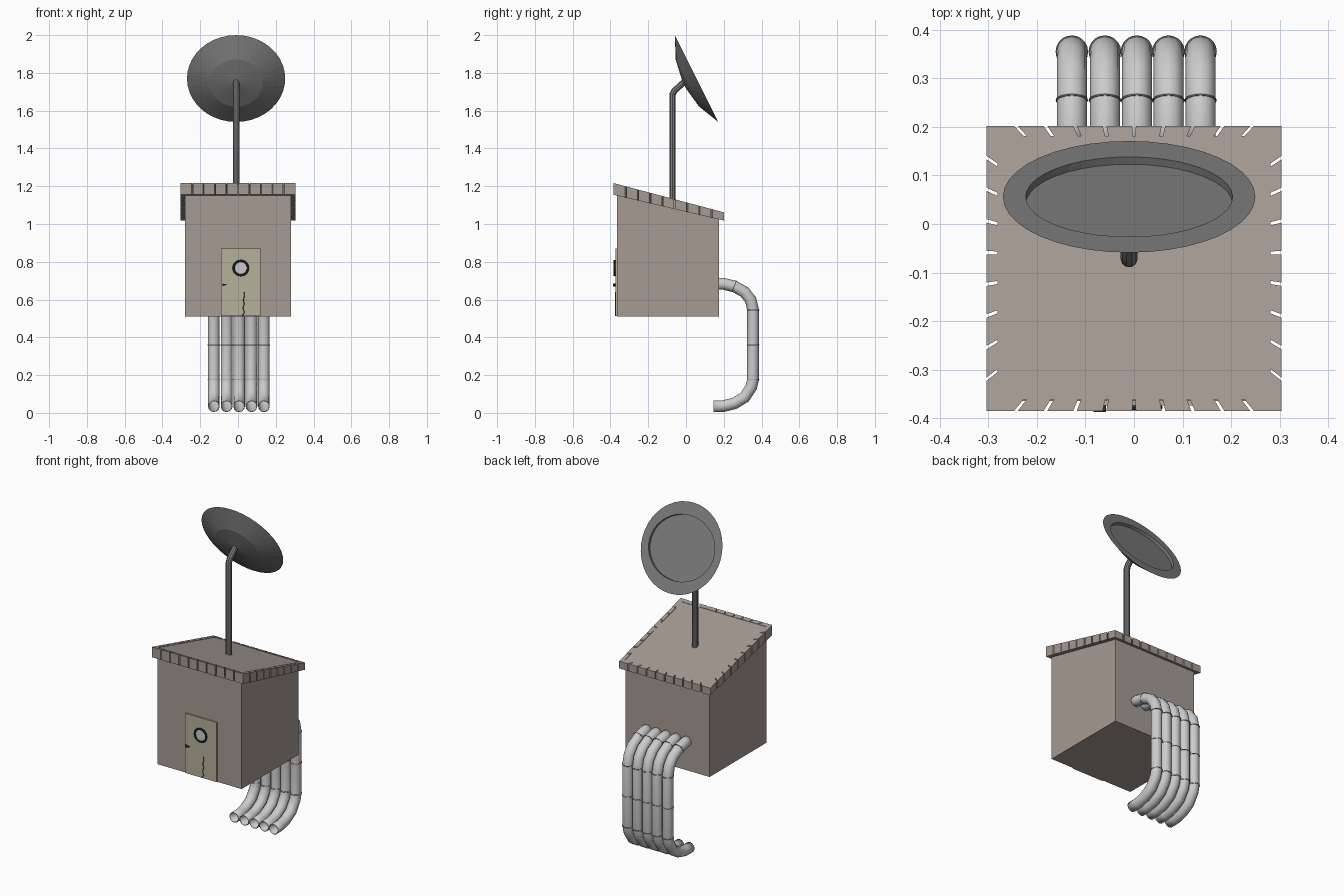
import bpy, bmesh, math
from mathutils import Vector

if "Cube" in bpy.data.objects:
    bpy.data.objects.remove(bpy.data.objects["Cube"])


def mat(name, r, g, b):
    m = bpy.data.materials.new(name)
    m.diffuse_color = (r, g, b, 1)
    m.use_nodes = True
    m.node_tree.nodes["Principled BSDF"].inputs["Base Color"].default_value = m.diffuse_color
    return m


WALL = mat("wall_brown", 0.38, 0.325, 0.29)
DOOR = mat("door_cream", 0.46, 0.44, 0.32)
DARK = mat("dark_metal", 0.03, 0.03, 0.035)
DISH = mat("dish_grey", 0.2, 0.2, 0.2)
PIPE = mat("pipe_grey", 0.66, 0.66, 0.66)
RUST = mat("joint_brown", 0.3, 0.24, 0.21)
GLASS = mat("glass_grey", 0.6, 0.62, 0.63)


def finish(bm, name, material):
    bmesh.ops.recalc_face_normals(bm, faces=bm.faces)
    me = bpy.data.meshes.new(name)
    bm.to_mesh(me)
    bm.free()
    ob = bpy.data.objects.new(name, me)
    bpy.context.collection.objects.link(ob)
    me.materials.append(material)
    return ob


def skin(bm, loops, cap=True):
    """Bridge equal vertex loops and cap the ends."""
    rows = [[bm.verts.new(p) for p in lp] for lp in loops]
    n = len(rows[0])
    for a, b in zip(rows, rows[1:]):
        for i in range(n):
            j = (i + 1) % n
            bm.faces.new((a[i], a[j], b[j], b[i]))
    if cap:
        bm.faces.new(rows[0])
        bm.faces.new(rows[-1])
    return rows


def tube(name, pts, r, material, res=4, caps=True, wall=0):
    cu = bpy.data.curves.new(name, 'CURVE')
    cu.dimensions = '3D'
    sp = cu.splines.new('POLY')
    sp.points.add(len(pts) - 1)
    for p, co in zip(sp.points, pts):
        p.co = (*co, 1)
    cu.bevel_depth, cu.bevel_resolution, cu.use_fill_caps = r, res, caps
    ob = bpy.data.objects.new(name, cu)
    bpy.context.collection.objects.link(ob)
    cu.materials.append(material)
    bpy.ops.object.select_all(action='DESELECT')
    ob.select_set(True)
    bpy.context.view_layer.objects.active = ob
    bpy.ops.object.convert(target='MESH')
    ob = bpy.context.object
    ob.name = name
    bpy.ops.object.shade_smooth_by_angle(angle=math.radians(35))
    if wall:
        s = ob.modifiers.new("wall", 'SOLIDIFY')
        s.thickness, s.offset = wall, -1
    return ob


def top_z(y):
    return 1.113 - 0.265 * y


def low_z(y):
    return 1.067 - 0.234 * y


# cabin body with sloping top
bm = bmesh.new()
prof = [(-0.365, 0.51), (0.175, 0.51), (0.175, low_z(0.175) + 0.01), (-0.365, low_z(-0.365) + 0.01)]
skin(bm, [[(x, y, z) for y, z in prof] for x in (-0.28, 0.28)])
finish(bm, "cabin_body", WALL)


# roof: inner slab plus a rim of separate shingle blocks
def block(bm, quad, lift=0.0):
    skin(bm, [[(x, y, f(y) + d) for x, y in quad] for f, d in ((low_z, -lift), (top_z, lift))])


bm = bmesh.new()
block(bm, [(-0.281, -0.361), (0.281, -0.361), (0.281, 0.181), (-0.281, 0.181)])
finish(bm, "roof_slab", WALL)

bm = bmesh.new()
cy = -0.091
inner = [(-0.28, -0.361), (0.28, -0.361), (0.28, 0.181), (-0.28, 0.181)]
outer = [(-0.304, -0.385), (0.304, -0.385), (0.304, 0.202), (-0.304, 0.202)]
for k in range(4):
    i0, i1 = Vector(inner[k]), Vector(inner[(k + 1) % 4])
    o0, o1 = Vector(outer[k]), Vector(outer[(k + 1) % 4])
    n = 10 if k % 2 == 0 else 9
    gap = 0.006
    for i in range(n):
        a = i / n + (gap if i else 0)
        b = (i + 1) / n - (gap if i < n - 1 else 0)
        block(bm, [i0.lerp(i1, a), o0.lerp(o1, a), o0.lerp(o1, b), i0.lerp(i1, b)], 0.002)
finish(bm, "roof_rim_shingles", WALL)

# door
bm = bmesh.new()
skin(bm, [[(x, y, z) for x, z in ((-0.09, 0.512), (0.12, 0.512), (0.12, 0.87), (-0.09, 0.87))]
          for y in (-0.36, -0.374)])
finish(bm, "door", DOOR)

# porthole: dark ring and glass
bpy.ops.mesh.primitive_torus_add(major_segments=32, minor_segments=8, major_radius=0.038, minor_radius=0.006,
                                 location=(0.015, -0.378, 0.767), rotation=(math.pi / 2, 0, 0))
ring = bpy.context.object
ring.name = "porthole_ring"
ring.data.materials.append(DARK)
bpy.ops.object.shade_smooth_by_angle()
bpy.ops.mesh.primitive_cylinder_add(vertices=32, radius=0.036, depth=0.012,
                                    location=(0.015, -0.372, 0.767), rotation=(math.pi / 2, 0, 0))
bpy.context.object.name = "porthole_glass"
bpy.context.object.data.materials.append(GLASS)

# wedge handle and door crack
bm = bmesh.new()
skin(bm, [[(x, y, z) for x, z in ((-0.083, 0.67), (-0.058, 0.678), (-0.083, 0.686))] for y in (-0.37, -0.387)])
finish(bm, "door_handle", DARK)
crack = [(0.022, 0.515), (0.034, 0.53), (0.026, 0.555), (0.033, 0.575), (0.028, 0.6), (0.034, 0.615), (0.032, 0.64)]
tube("door_crack", [(x, -0.374, z) for x, z in crack], 0.0018, DARK, 0)

# back pipes with joint rings
path = [(0.16, 0.685), (0.2, 0.683), (0.255, 0.67), (0.31, 0.64), (0.343, 0.597), (0.355, 0.545), (0.355, 0.36),
        (0.355, 0.175), (0.345, 0.135), (0.31, 0.082), (0.255, 0.05), (0.2, 0.036), (0.145, 0.035)]
joints = [(0.255, 0.67, (0.055, -0.022)), (0.355, 0.545, (0, -1)), (0.355, 0.36, (0, -1)), (0.355, 0.175, (0, -1))]
for i, x in enumerate((-0.128, -0.06, 0.006, 0.071, 0.137)):
    tube(f"pipe_{i + 1}", [(x, y, z) for y, z in path], 0.031, PIPE, 4, False, 0.004)
    for j, (y, z, d) in enumerate(joints):
        rot = Vector((0, *d)).to_track_quat('Z', 'X').to_euler()
        bpy.ops.mesh.primitive_torus_add(major_segments=20, minor_segments=6, major_radius=0.031,
                                         minor_radius=0.0025, location=(x, y, z), rotation=rot)
        ob = bpy.context.object
        ob.name = f"pipe_{i + 1}_joint_{j + 1}"
        ob.data.materials.append(RUST)
        bpy.ops.object.shade_smooth_by_angle()

# dish mast
tube("dish_mast", [(-0.01, -0.072, 1.1), (-0.01, -0.072, 1.685), (-0.01, -0.062, 1.705), (-0.01, -0.01, 1.752)],
     0.0175, DISH, 3)

# dish: faceted cone back, flat rim, oval recess on the face
c = Vector((-0.01, 0.056, 1.77))
nrm, u = Vector((0, 0.894, 0.447)), Vector((0, -0.447, 0.894))


def oval(rx, ru, d, n=40):
    return [c + Vector((rx * math.cos(t), 0, 0)) + u * (ru * math.sin(t)) + nrm * d
            for t in (2 * math.pi * i / n for i in range(n))]


bm = bmesh.new()
skin(bm, [oval(0.02, 0.02, -0.074), oval(0.14, 0.14, -0.054), oval(0.26, 0.257, 0),
          oval(0.213, 0.184, 0), oval(0.213, 0.184, -0.017)])
finish(bm, "dish", DISH)
